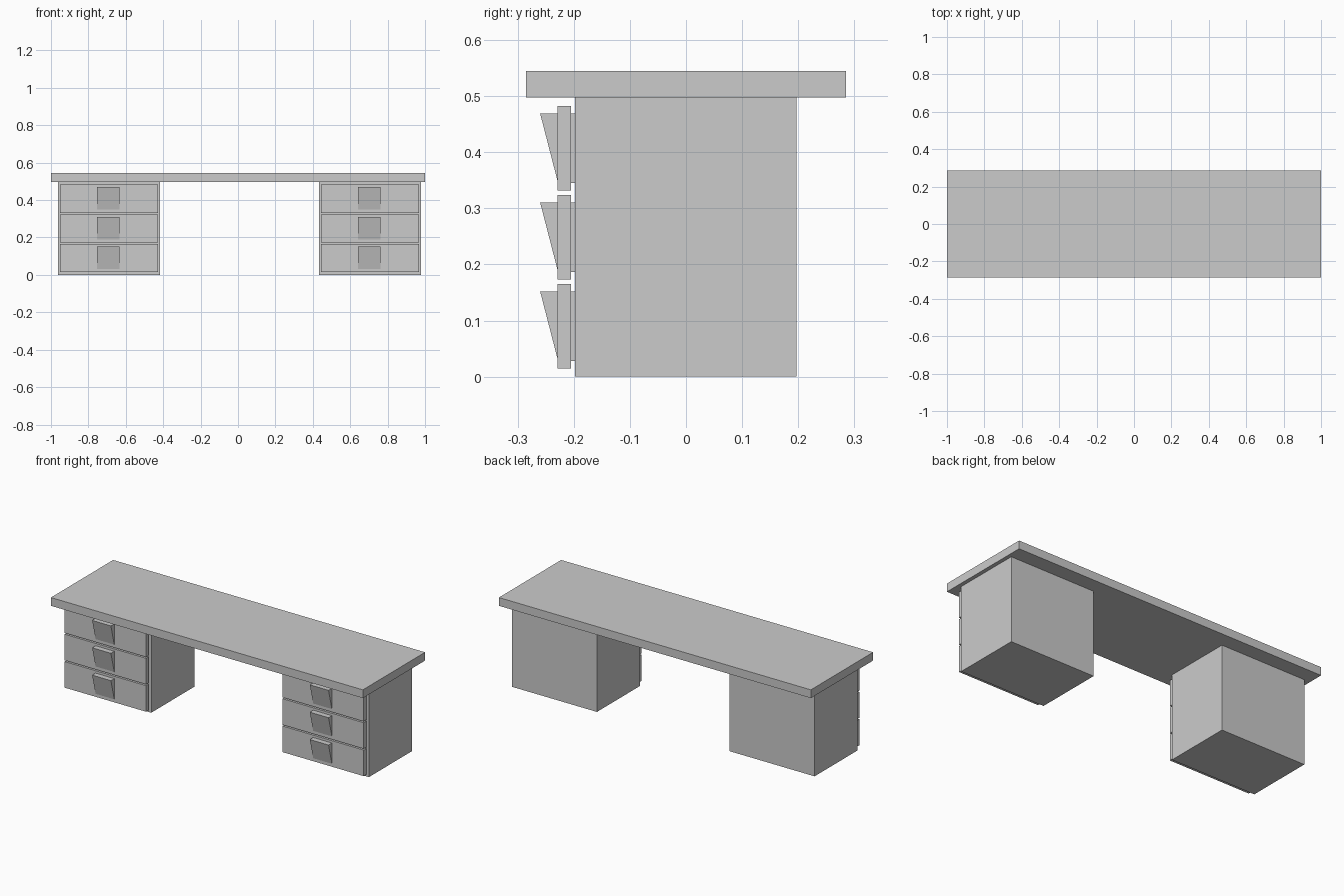
import bpy
import bmesh

if "Cube" in bpy.data.objects:
    bpy.data.objects.remove(bpy.data.objects["Cube"])


def make_prism(name, profile, x0, x1):
    """Extrude a (y, z) profile from x0 to x1."""
    bm = bmesh.new()
    face = bm.faces.new([bm.verts.new((x0, y, z)) for y, z in profile])
    ext = bmesh.ops.extrude_face_region(bm, geom=[face])
    moved = [v for v in ext["geom"] if isinstance(v, bmesh.types.BMVert)]
    bmesh.ops.translate(bm, verts=moved, vec=(x1 - x0, 0, 0))
    bmesh.ops.recalc_face_normals(bm, faces=bm.faces)
    mesh = bpy.data.meshes.new(name)
    bm.to_mesh(mesh)
    bm.free()
    obj = bpy.data.objects.new(name, mesh)
    bpy.context.collection.objects.link(obj)
    return obj


def make_box(name, x, y, z):
    profile = [(y[0], z[0]), (y[1], z[0]), (y[1], z[1]), (y[0], z[1])]
    return make_prism(name, profile, *x)


# Desk top
make_box("desk_top", (-1, 1), (-0.285, 0.285), (0.497, 0.545))

for side, cx in (("left", -0.69), ("right", 0.7055)):
    # Pedestal cabinet
    make_box(f"{side}_pedestal", (cx - 0.2725, cx + 0.2725),
             (-0.198, 0.197), (0, 0.497))

    for i in range(3):
        z0 = 0.0145 + i * 0.1585
        z1 = z0 + 0.151
        # Drawer front panel, standing slightly proud of the cabinet
        make_box(f"{side}_drawer_front_{i + 1}", (cx - 0.261, cx + 0.261),
                 (-0.229, -0.205), (z0, z1))
        # Smaller drawer body joining the panel to the cabinet
        make_box(f"{side}_drawer_body_{i + 1}", (cx - 0.248, cx + 0.248),
                 (-0.206, -0.19), (z0 + 0.0135, z1 - 0.0135))
        # Wedge handle, deepest at the top
        wedge = [(-0.228, z0 + 0.0135), (-0.228, z1 - 0.0135),
                 (-0.26, z1 - 0.0135)]
        make_prism(f"{side}_handle_{i + 1}", wedge, cx - 0.063, cx + 0.057)
